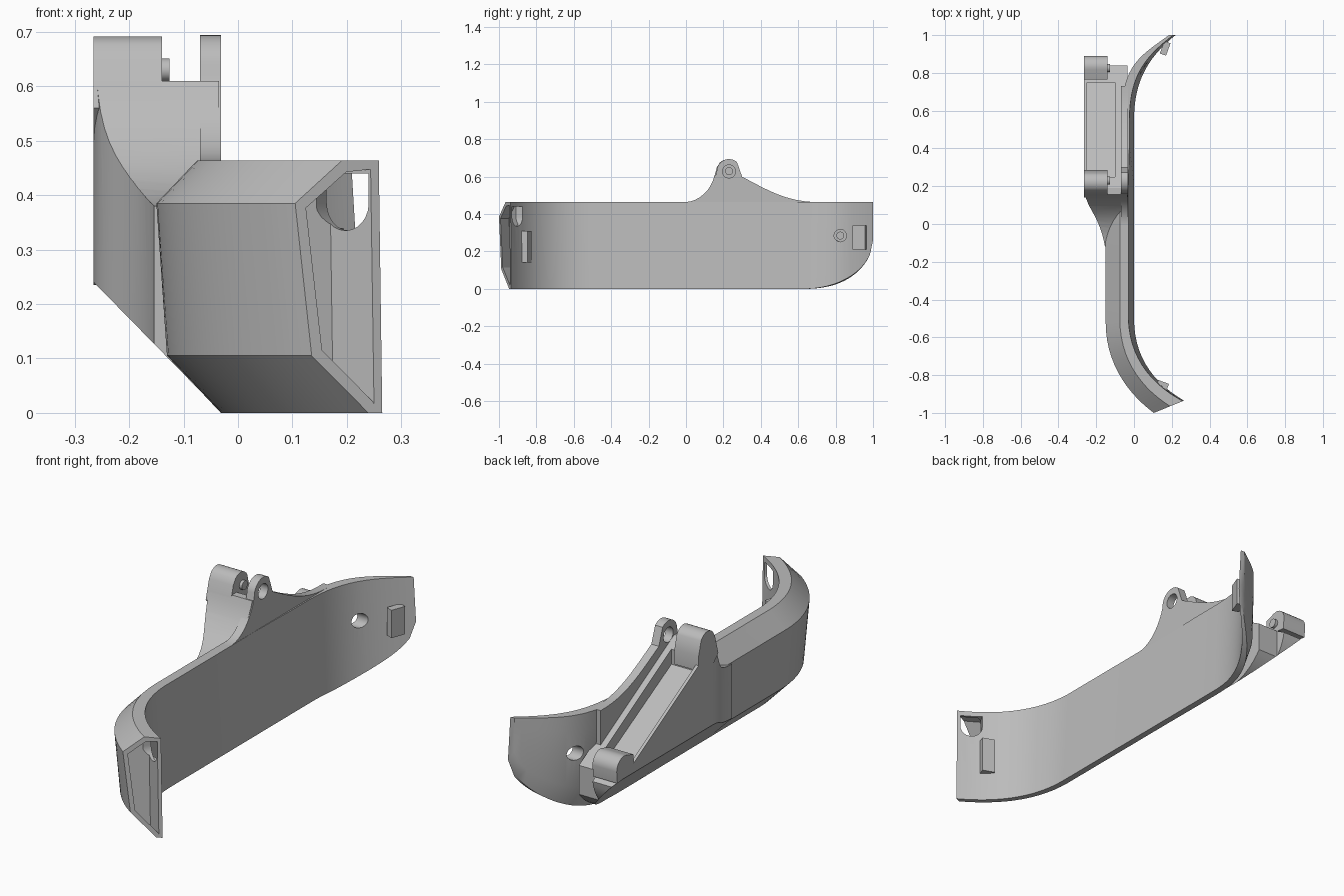
import bpy, bmesh, math
from mathutils import Vector, Matrix
from mathutils.geometry import interpolate_bezier

cube = bpy.data.objects.get("Cube")
if cube:
    bpy.data.objects.remove(cube)

grey = bpy.data.materials.new("plain grey")
grey.use_nodes = True
grey.diffuse_color = (0.5, 0.5, 0.5, 1)
grey.node_tree.nodes["Principled BSDF"].inputs["Base Color"].default_value = (0.5, 0.5, 0.5, 1)


def finish(bm, name):
    bmesh.ops.recalc_face_normals(bm, faces=bm.faces)
    mesh = bpy.data.meshes.new(name)
    bm.to_mesh(mesh)
    bm.free()
    mesh.materials.append(grey)
    ob = bpy.data.objects.new(name, mesh)
    bpy.context.collection.objects.link(ob)
    return ob


def prism(name, pts, axis, lo, hi):
    """Extrude a 2D outline along x (y, z), y (x, z) or z (x, y)."""
    place = {"x": lambda a, b, d: (d, a, b),
             "y": lambda a, b, d: (a, d, b),
             "z": lambda a, b, d: (a, b, d)}[axis]
    bm = bmesh.new()
    rings = [[bm.verts.new(place(a, b, d)) for a, b in pts] for d in (lo, hi)]
    bm.faces.new(rings[0])
    bm.faces.new(rings[1][::-1])
    for i in range(len(pts)):
        j = (i + 1) % len(pts)
        bm.faces.new((rings[0][i], rings[0][j], rings[1][j], rings[1][i]))
    return finish(bm, name)


def cylinder(name, centre, radius, depth, direction=(1, 0, 0)):
    bm = bmesh.new()
    turn = Vector(direction).to_track_quat("Z", "Y").to_matrix().to_4x4()
    bmesh.ops.create_cone(bm, cap_ends=True, segments=32, radius1=radius, radius2=radius,
                          depth=depth, matrix=Matrix.Translation(centre) @ turn)
    return finish(bm, name)


def box(name, centre, size, angle=0):
    bm = bmesh.new()
    bmesh.ops.create_cube(bm, size=1, matrix=Matrix.Translation(centre)
                          @ Matrix.Rotation(angle, 4, "Z") @ Matrix.Diagonal((*size, 1)))
    return finish(bm, name)


def boolean(ob, tool, operation):
    tool.hide_render = True
    mod = ob.modifiers.new("cut", "BOOLEAN")
    mod.object, mod.operation, mod.solver = tool, operation, "EXACT"
    bpy.context.view_layer.objects.active = ob
    bpy.ops.object.modifier_apply(modifier=mod.name)
    bpy.data.objects.remove(tool)


def bezier(a, b, c, d, n):
    pts = interpolate_bezier(*[Vector((*p, 0)) for p in (a, b, c, d)], n)
    return [(p.x, p.y) for p in pts]


def arc(cy, cz, r, start, end, n=12):
    angles = [math.radians(start + (end - start) * i / n) for i in range(n + 1)]
    return [(cy + r * math.cos(a), cz + r * math.sin(a)) for a in angles]


# Main shell: six-sided section swept between an inner and an outer plan curve
HEIGHT = 0.464
SECTION_Z = (0, HEIGHT, HEIGHT, 0.385, 0.105, 0)
END = (0, 0.04, 0.46, 1, 0.81, 0.16)
BAR = (0, 0.2, 0.5, 1, 0.87, 0.2)
TAIL = (0, 0.35, 1, 1, 0.9, 0.45)
N = 14


def mix(p, q, f):
    return [a + (b - a) * f for a, b in zip(p, q)]


stations = []
inner = bezier((0.265, -0.935), (0.1, -0.84), (0, -0.7), (0, -0.5), N)
outer = bezier((0.105, -1), (-0.03, -0.9), (-0.15, -0.74), (-0.15, -0.52), N)
for i in range(N):
    stations.append((inner[i], outer[i], mix(END, BAR, i / (N - 1))))
stations.append(((0, 0.2), (-0.15, 0.2), BAR))
stations.append(((0, 0.42), (-0.07, 0.42), mix(BAR, TAIL, 1)))
inner = bezier((0, 0.55), (0, 0.75), (0.07, 0.88), (0.22, 1), N + 8)
outer = bezier((-0.07, 0.52), (-0.07, 0.84), (0.02, 0.88), (0.185, 1), N + 8)
stations += [(a, b, TAIL) for a, b in zip(inner, outer)]

bm = bmesh.new()
rings = []
for a, b, fractions in stations:
    u = min(max((a[1] - 0.63) / 0.37, 0), 1)
    bottom = 0.26 * (1 - math.sqrt(1 - u * u))
    rings.append([bm.verts.new((*mix(a, b, f), bottom + z * (1 - bottom / HEIGHT)))
                  for f, z in zip(fractions, SECTION_Z)])
for r, s in zip(rings, rings[1:]):
    for i in range(6):
        j = (i + 1) % 6
        bm.faces.new((r[i], r[j], s[j], s[i]))
cap = bm.faces.new(rings[0])
bm.faces.new(rings[-1][::-1])
bmesh.ops.recalc_face_normals(bm, faces=bm.faces)
# Recess in the front end
bmesh.ops.inset_individual(bm, faces=[cap], thickness=0.023)
pushed = bmesh.ops.extrude_discrete_faces(bm, faces=[cap])["faces"][0]
bmesh.ops.translate(bm, verts=pushed.verts, vec=(-0.075, 0.045, 0))
shell = finish(bm, "curved_shell")
boolean(shell, cylinder("rear_hole_cutter", (0, 0.825, 0.285), 0.033, 0.3), "DIFFERENCE")
slot = prism("slot_cutter", [(-0.055, 0.44), (0.045, 0.44)] + arc(-0.005, 0.385, 0.05, 0, -180),
             "x", -0.035, 0.035)
slot.data.transform(Matrix.Translation((0.2, -0.9, 0)) @ Matrix.Rotation(math.radians(60), 4, "Z"))
boolean(shell, slot, "DIFFERENCE")

# Raised plate with the round hinge ear
ear = ([(-0.02, 0.3), (-0.02, HEIGHT)]
       + bezier((0.0, HEIGHT), (0.08, 0.47), (0.14, 0.54), (0.163, 0.62), 10)
       + arc(0.23, 0.628, 0.066, 165, 50)
       + bezier((0.3, 0.6), (0.45, 0.52), (0.55, 0.46), (0.73, HEIGHT), 12) + [(0.73, 0.3)])
plate = prism("hinge_plate", ear, "x", -0.07, -0.031)
boolean(plate, cylinder("ear_hole_cutter", (-0.05, 0.23, 0.628), 0.035, 0.2), "DIFFERENCE")

# Side housing: side outline trimmed by the plan curve and the lower chamfer
SLOPE = -0.567


def rim(y):
    return 0.61 + SLOPE * (y - 0.19)


rise = bezier((-0.12, 0.38), (0.03, 0.4), (0.12, 0.5), (0.155, 0.61), 12)
heel = bezier((0.89, rim(0.89)), (0.88, 0.13), (0.78, 0.0), (0.63, 0), 12)
housing = prism("side_housing", [(-0.12, 0)] + rise + [(0.19, 0.61)] + heel, "x", -0.3, -0.02)
plan = bezier((-0.145, -0.2), (-0.16, 0.05), (-0.262, 0.07), (-0.265, 0.2), 16)
boolean(housing, prism("plan_tool", plan + [(-0.265, 0.95), (-0.14, 0.95), (-0.14, 0.84),
                                            (-0.035, 0.84), (-0.035, -0.2)],
                       "z", -0.1, 0.8), "INTERSECT")
boolean(housing, prism("chamfer_tool", [(-0.03, 0), (-0.265, 0.24), (-0.3, 0.24), (-0.3, 0.8),
                                        (0, 0.8), (0, 0)], "y", -0.3, 1), "INTERSECT")
pocket = [(0.25, rim(0.25) - 0.07), (0.75, rim(0.75) - 0.06), (0.75, 0.7), (0.25, 0.7)]
boolean(housing, prism("pocket_cutter", pocket, "x", -0.25, -0.1), "DIFFERENCE")

# Hinge lugs and their pins
front_lug = ([(0.14, 0.56), (0.165, 0.65)]
             + arc(0.22, 0.637, 0.055, 135, 30, 8) + [(0.285, 0.6), (0.285, 0.53), (0.2, 0.5)])
prism("front_lug", front_lug, "x", -0.265, -0.14)
rear_lug = [(0.765, 0.25), (0.765, 0.325)] + arc(0.835, 0.29, 0.055, 110, 0, 8) + [(0.885, 0.235)]
prism("rear_lug", rear_lug, "x", -0.265, -0.14)
for name, y, z in (("front_pin", 0.23, 0.63), ("rear_pin", 0.825, 0.285)):
    cylinder(name, (-0.138, y, z), 0.021, 0.024)

# Small clips on the inner face of both ends
box("front_clip", (0.15, -0.855, 0.225), (0.06, 0.04, 0.17), math.radians(-20))
box("rear_clip", (0.165, 0.93, 0.275), (0.035, 0.07, 0.13), math.radians(-20))

for ob in bpy.context.scene.objects:
    ob.select_set(ob.type == "MESH")
bpy.context.view_layer.objects.active = shell
bpy.ops.object.shade_smooth_by_angle(angle=math.radians(25))
